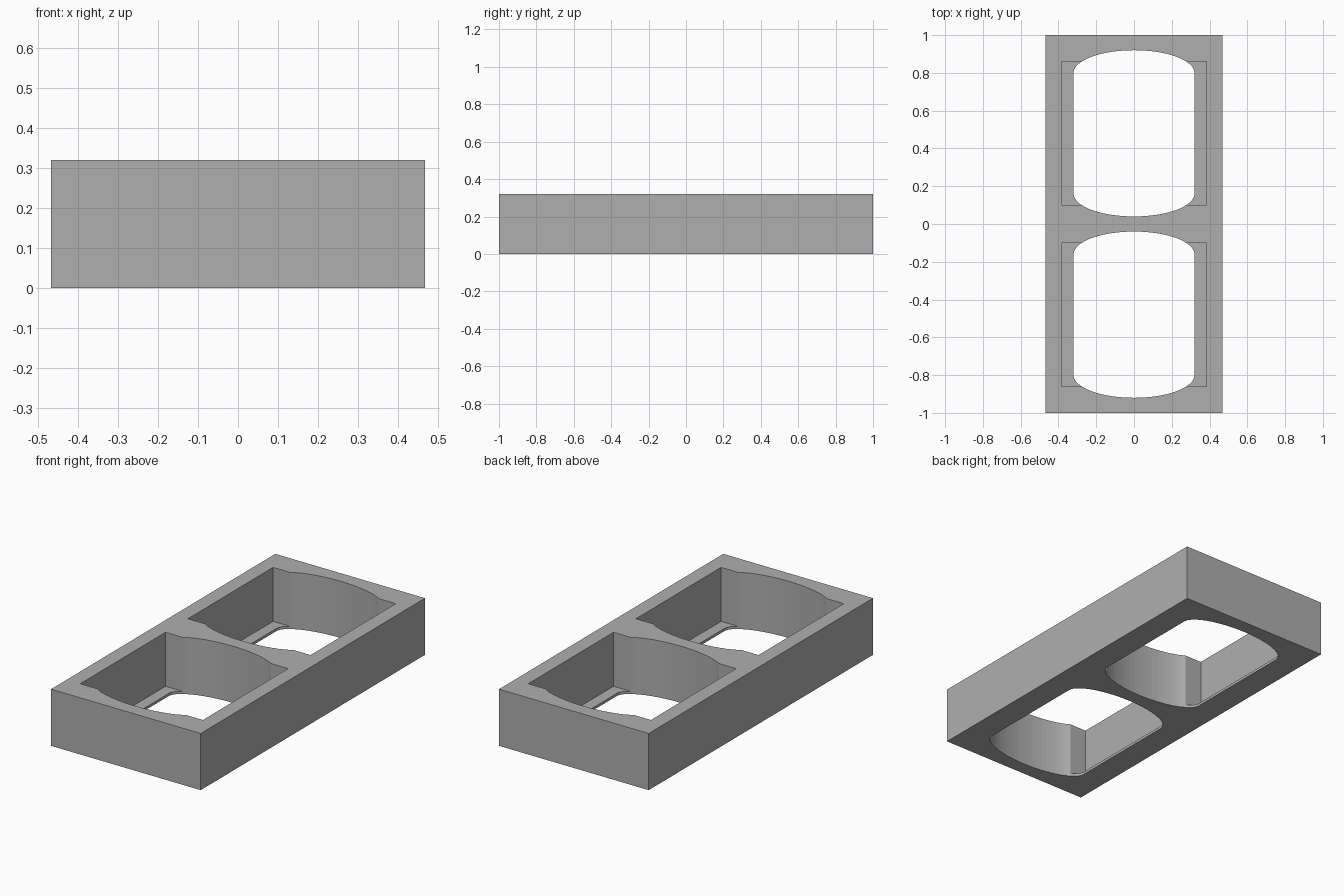
import bpy, bmesh, math

if "Cube" in bpy.data.objects:
    bpy.data.objects.remove(bpy.data.objects["Cube"])

W, L, H = 0.935, 2.0, 0.32      # overall block size
LIP = 0.015                     # thickness of the ledge under each pocket
SEG = 32                        # facets per half-ellipse end

grey = bpy.data.materials.new("plain grey")
grey.diffuse_color = (0.43, 0.43, 0.43, 1)
grey.use_nodes = True
grey.node_tree.nodes["Principled BSDF"].inputs["Base Color"].default_value = grey.diffuse_color


def prism(name, outline, z0, z1):
    """Extrude a counter-clockwise outline between two heights."""
    bm = bmesh.new()
    base = bm.faces.new([bm.verts.new((x, y, z0)) for x, y in outline])
    ext = bmesh.ops.extrude_face_region(bm, geom=[base], use_keep_orig=True)
    bmesh.ops.translate(bm, vec=(0, 0, z1 - z0),
                        verts=[g for g in ext["geom"] if isinstance(g, bmesh.types.BMVert)])
    bmesh.ops.recalc_face_normals(bm, faces=bm.faces)
    me = bpy.data.meshes.new(name)
    bm.to_mesh(me)
    bm.free()
    me.materials.append(grey)
    ob = bpy.data.objects.new(name, me)
    bpy.context.collection.objects.link(ob)
    return ob


def rect(hx, hy, cy=0.0):
    return [(-hx, cy - hy), (hx, cy - hy), (hx, cy + hy), (-hx, cy + hy)]


def oval(cy, a=0.32, b=0.12, straight=0.32):
    """Straight sides closed by a half ellipse at each end."""
    pts = []
    for s in (1, -1):
        for i in range(SEG + 1):
            t = math.pi * i / SEG
            pts.append((s * a * math.cos(t), cy + s * (straight + b * math.sin(t))))
    return pts


# Outer block
frame = prism("holder_frame", rect(W / 2, L / 2), 0, H)

# Square-cornered pocket above a thin ledge, then a through opening, in each half
cutters = []
for side, cy in (("front", -0.48), ("back", 0.48)):
    cutters.append(prism(side + "_pocket_cutter", rect(0.383, 0.38, cy), LIP, H + 0.1))
    cutters.append(prism(side + "_opening_cutter", oval(cy), -0.1, H + 0.2))

for c in cutters:
    c.hide_render = True
    mod = frame.modifiers.new(c.name, 'BOOLEAN')
    mod.operation = 'DIFFERENCE'
    mod.solver = 'EXACT'
    mod.object = c

# Apply the cuts and remove the helpers
bpy.context.view_layer.update()
dg = bpy.context.evaluated_depsgraph_get()
cut = bpy.data.meshes.new_from_object(frame.evaluated_get(dg))
frame.modifiers.clear()
frame.data = cut
cut.name = "holder_frame"
for c in cutters:
    bpy.data.objects.remove(c, do_unlink=True)
